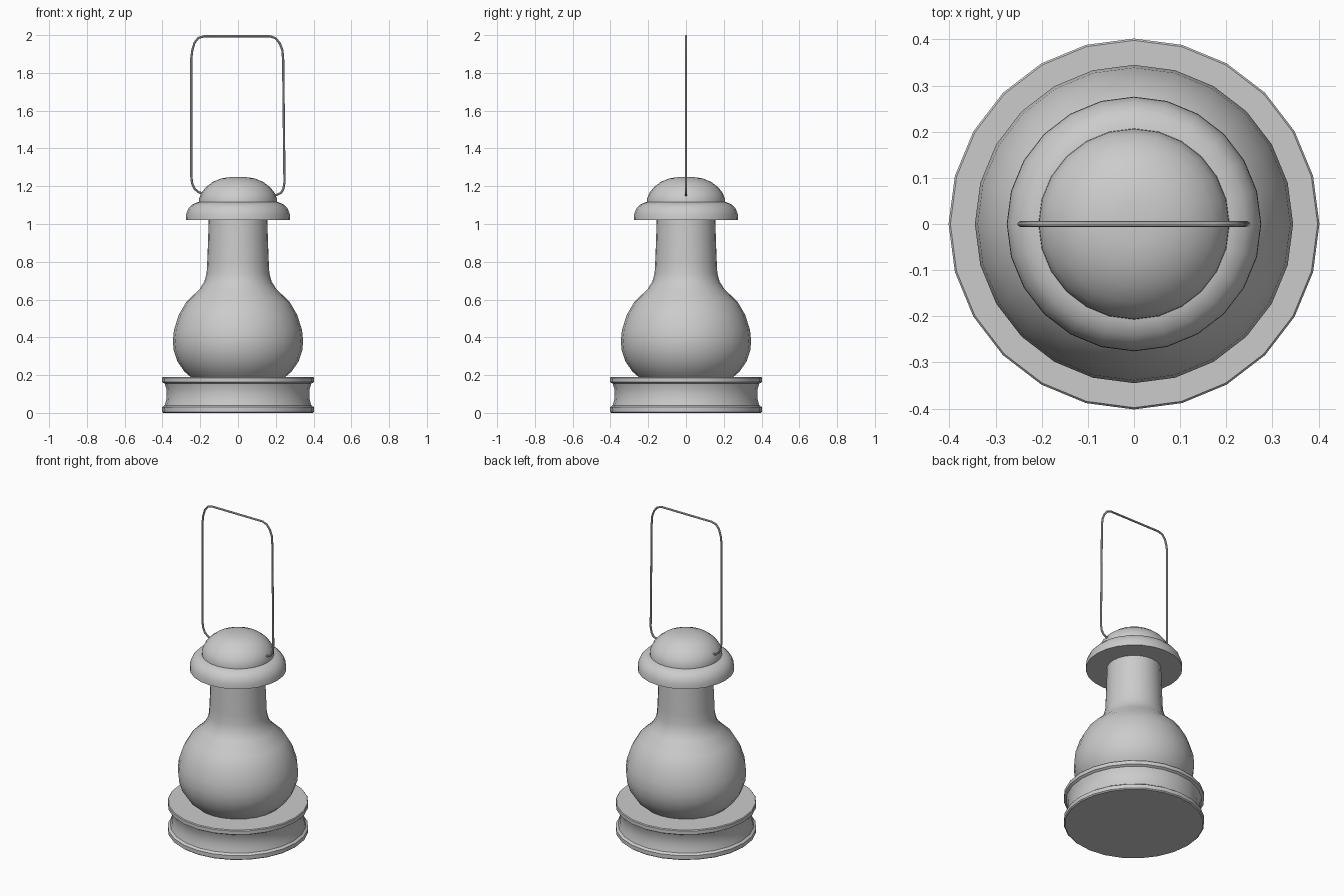
import bpy, bmesh, math

if "Cube" in bpy.data.objects:
    bpy.data.objects.remove(bpy.data.objects["Cube"])

SIDES = 24


def lathe(name, profile):
    """Spin an (r, z) profile around z and close both ends."""
    bm = bmesh.new()
    rings = []
    for r, z in profile:
        if r == 0:
            rings.append([bm.verts.new((0, 0, z))] * SIDES)
        else:
            rings.append([bm.verts.new((r * math.cos(math.tau * i / SIDES),
                                        r * math.sin(math.tau * i / SIDES), z))
                          for i in range(SIDES)])
    for a, b in zip(rings, rings[1:]):
        for i in range(SIDES):
            j = (i + 1) % SIDES
            bm.faces.new(list(dict.fromkeys((a[i], a[j], b[j], b[i]))))
    if profile[0][0] > 0:
        bm.faces.new(rings[0][::-1])
    if profile[-1][0] > 0:
        bm.faces.new(rings[-1])
    bmesh.ops.recalc_face_normals(bm, faces=bm.faces[:])
    me = bpy.data.meshes.new(name)
    bm.to_mesh(me)
    bm.free()
    ob = bpy.data.objects.new(name, me)
    bpy.context.collection.objects.link(ob)
    smooth(ob)
    return ob


def smooth(ob):
    bpy.ops.object.select_all(action='DESELECT')
    ob.select_set(True)
    bpy.context.view_layer.objects.active = ob
    bpy.ops.object.shade_smooth_by_angle(angle=math.radians(35))


# Grooved base
lathe("base", [(0.395, 0.0), (0.402, 0.006), (0.402, 0.03), (0.388, 0.04),
               (0.38, 0.07), (0.378, 0.1), (0.38, 0.13), (0.388, 0.155),
               (0.402, 0.163), (0.402, 0.185), (0.398, 0.19)])

# Bulbous glass body and neck
lathe("glass_chimney", [(0.245, 0.185), (0.285, 0.22), (0.322, 0.275), (0.34, 0.33),
                        (0.345, 0.38), (0.339, 0.44), (0.313, 0.52), (0.272, 0.59),
                        (0.205, 0.653), (0.178, 0.695), (0.166, 0.74), (0.163, 0.80),
                        (0.159, 0.9), (0.156, 1.0), (0.155, 1.03)])

# Cap brim and dome
lathe("cap_brim", [(0.276, 1.02), (0.275, 1.05), (0.264, 1.08), (0.243, 1.103),
                   (0.215, 1.115), (0.19, 1.117)])
lathe("cap_dome", [(0.207, 1.115), (0.206, 1.135), (0.194, 1.165), (0.17, 1.195),
                   (0.135, 1.222), (0.09, 1.241), (0.045, 1.248), (0, 1.249)])

# Wire handle
path = [(-0.18, 1.163), (-0.205, 1.166), (-0.23, 1.186), (-0.243, 1.215), (-0.247, 1.25),
        (-0.247, 1.88), (-0.242, 1.92), (-0.23, 1.96), (-0.21, 1.985), (-0.18, 1.994),
        (0.17, 1.994), (0.2, 1.983), (0.222, 1.955), (0.235, 1.92), (0.239, 1.87),
        (0.246, 1.22), (0.24, 1.185), (0.228, 1.165), (0.205, 1.154), (0.18, 1.152)]
cu = bpy.data.curves.new("handle", 'CURVE')
cu.dimensions = '3D'
cu.bevel_depth = 0.006
cu.bevel_resolution = 2
cu.use_fill_caps = True
sp = cu.splines.new('POLY')
sp.points.add(len(path) - 1)
for p, (x, z) in zip(sp.points, path):
    p.co = (x, 0, z, 1)
handle = bpy.data.objects.new("handle", cu)
bpy.context.collection.objects.link(handle)
bpy.ops.object.select_all(action='DESELECT')
handle.select_set(True)
bpy.context.view_layer.objects.active = handle
bpy.ops.object.convert(target='MESH')
smooth(bpy.context.view_layer.objects.active)
